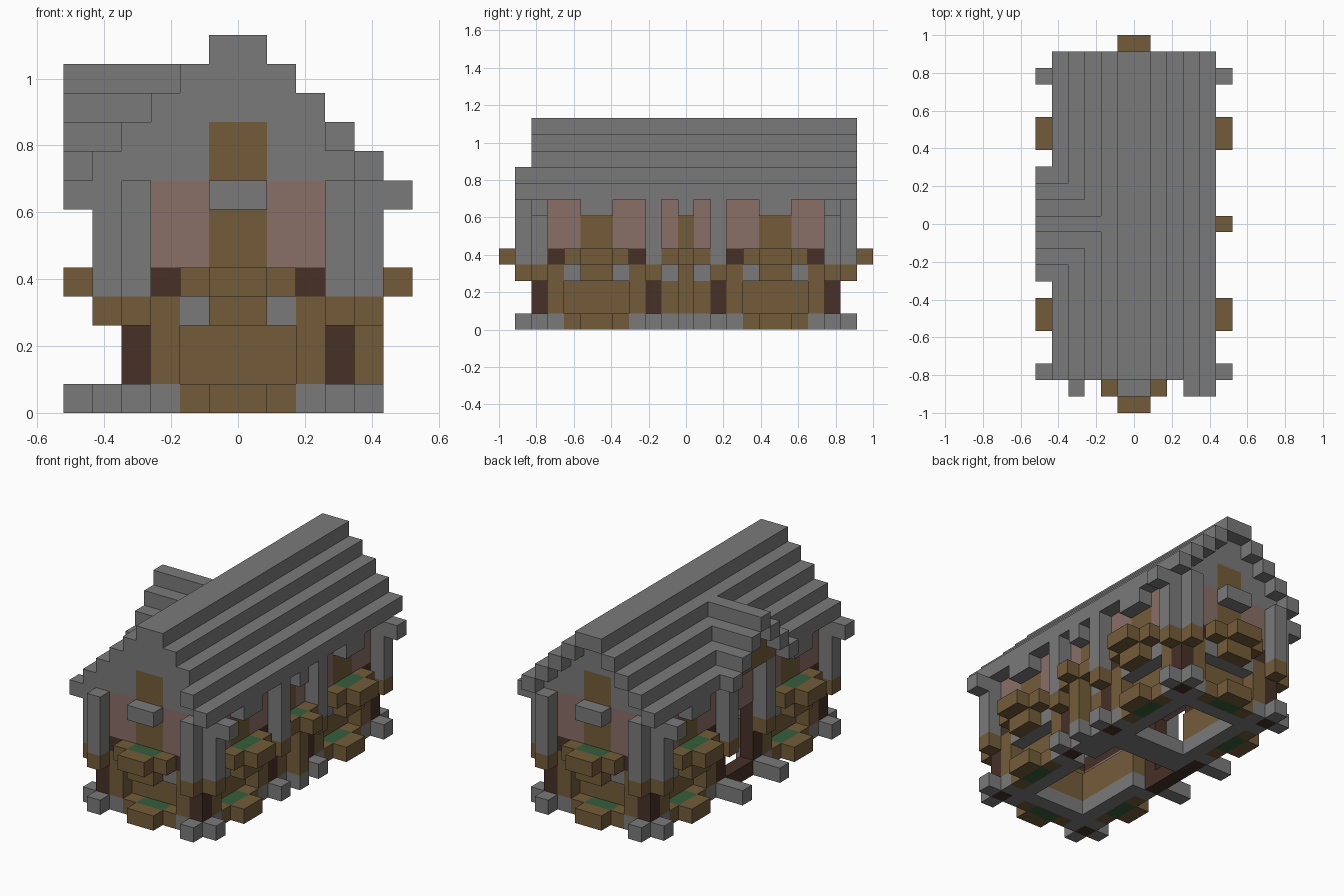
import bpy, bmesh
from mathutils import Vector

if "Cube" in bpy.data.objects:
    bpy.data.objects.remove(bpy.data.objects["Cube"])

UNIT = 2 / 23          # edge of one building block
COLOURS = {
    "stone": (0.195, 0.195, 0.195),
    "wood": (0.175, 0.107, 0.042),
    "plaster": (0.25, 0.157, 0.137),
    "dark_timber": (0.062, 0.030, 0.020),
    "leaf": (0.036, 0.11, 0.045),
}
MATS = {}
for name, rgb in COLOURS.items():
    m = bpy.data.materials.new(name)
    m.use_nodes = True
    m.diffuse_color = (*rgb, 1)
    m.node_tree.nodes["Principled BSDF"].inputs["Base Color"].default_value = (*rgb, 1)
    MATS[name] = m
ORDER = list(COLOURS)

blocks = {}            # block cell -> (part, colour)


def span(r):
    return range(r[0], r[1] + 1) if isinstance(r, tuple) else (r,)


def fill(part, colour, xs, ys, zs):
    for x in span(xs):
        for y in span(ys):
            for z in span(zs):
                if colour:
                    blocks[x, y, z] = (part, colour)
                else:
                    blocks.pop((x, y, z), None)


# Each side of the house maps (along wall, outward depth) to a plan cell
SIDES = {
    "right": lambda u, d: (-4 - d, u),
    "left": lambda u, d: (3 + d, u),
    "front": lambda u, d: (u, -9 - d),
    "back": lambda u, d: (u, 9 + d),
}


def on_side(side, part, colour, us, d, zs):
    for u in span(us):
        x, y = SIDES[side](u, d)
        fill(part, colour, x, y, zs)


def planter(side, c0, c1, d, z):
    """Flower box: soil in the middle, boards at the ends and in front."""
    on_side(side, "planters", "wood", (c0 - 1, c1 + 1), d, z)
    on_side(side, "planters", "leaf", (c0, c1), d, z)
    on_side(side, "planters", "wood", (c0, c1), d + 1, z)


def bay(side, s, n):
    """Wall bay with a shutter, a hood and flower boxes."""
    wall = side + "_wall"
    whole = (s, s + n - 1)
    c0, c1 = (s + 2, s + 3) if n == 6 else (s + 1, s + 1)
    box = (c0 - 1, c1 + 1)
    for colour, zs in (("stone", 0), ("wood", (1, 3)), ("dark_timber", 4), ("plaster", (5, 7))):
        on_side(side, wall, colour, whole, 0, zs)
    on_side(side, wall, "stone", whole, -1, 0)
    on_side(side, wall, "stone", box, 0, 3)
    on_side(side, wall, "wood", (c0, c1), 0, (5, 7))
    on_side(side, "window_hoods", "stone", (c0, c1), 1, 7)
    on_side(side, "planters", "wood", (c0, c1), 1, 3)
    planter(side, c0, c1, 1, 4)
    if n == 6:         # recessed lower wall with a second box
        on_side(side, wall, None, box, 0, (1, 2))
        on_side(side, wall, "wood", whole, -1, (1, 2))
        planter(side, c0, c1, 0, 0)
    else:              # centre post on a footing
        on_side(side, "centre_post", "wood", c0, 1, (1, 2))
        on_side(side, "footings", "stone", c0, 1, 0)


def pillar(side, u):
    """Dark trunk with a stone shaft on a wood corbel, and a footing."""
    on_side(side, "trunks", "dark_timber", u, 0, (0, 7))
    on_side(side, "footings", "stone", u, 1, 0)
    on_side(side, "pillars", "wood", u, 1, 3)
    on_side(side, "pillars", "stone", u, 1, (4, 7))


# Floor beam
fill("floor_beam", "stone", (-3, 2), (1, 2), 0)

# Walls
for side in ("front", "back"):
    bay(side, -3, 6)
for side in ("left", "right"):
    bay(side, -8, 6)
    bay(side, 3, 6)
bay("left", -1, 3)

# Doorway under the dormer
on_side("right", "doorway", "dark_timber", (-1, 1), 0, 0)
on_side("right", "doorway", "plaster", (-1, 1), 0, (5, 7))

# Pillars, eave brackets and porch footings
for side in ("front", "back"):
    for u in (-4, 3):
        pillar(side, u)
for side in ("left", "right"):
    for u in (-9, -2, 2, 9):
        pillar(side, u)
    for u in (-9, 9):
        on_side(side, "eave_brackets", "stone", u, 2, 7)
for u in (-2, 2):
    on_side("right", "footings", "stone", u, 2, 0)

# Stepped roof and gable ends
for k in range(5):
    for x in (4 - k, k - 5):
        fill("roof", "stone", x, (-9, 10), 8 + k)
    for y in (-9, 9):
        fill("gables", "stone", (k - 4, 3 - k), y, 8 + k)
for k in range(2):
    fill("roof", "stone", 4 - k, -10, 8 + k)
for y in (-9, 9):
    fill("gables", "wood", (-1, 0), y, (8, 9))

# Dormer over the doorway
for k in range(4):
    for y in (3 - k, k - 3):
        fill("dormer_roof", "stone", (-6, k - 5), y, 8 + k)
    if k < 3:
        fill("dormer_gable", "wood", -5, (k - 2, 2 - k), 8 + k)


def build(part):
    """Mesh the exposed faces of one part and merge flat areas."""
    bm = bmesh.new()
    verts = {}

    def vert(p):
        key = tuple(round(c * 2) for c in p)
        if key not in verts:
            verts[key] = bm.verts.new(p * UNIT)
        return verts[key]

    for cell, (owner, colour) in blocks.items():
        if owner != part:
            continue
        centre = Vector(cell) + Vector((0.5, 0, 0.5))
        for axis in range(3):
            for sign in (-1, 1):
                n, a, b = Vector(), Vector(), Vector()
                n[axis] = sign
                if tuple(int(c + n[i]) for i, c in enumerate(cell)) in blocks:
                    continue
                a[(axis + 1) % 3] = 0.5
                b = n.cross(a)
                mid = centre + n / 2
                f = bm.faces.new([vert(mid + o) for o in (-a - b, a - b, a + b, b - a)])
                f.material_index = ORDER.index(colour)
    bmesh.ops.dissolve_limit(bm, angle_limit=0.01, verts=bm.verts[:], edges=bm.edges[:],
                             delimit={"MATERIAL"})
    mesh = bpy.data.meshes.new(part)
    bm.to_mesh(mesh)
    bm.free()
    for name in ORDER:
        mesh.materials.append(MATS[name])
    bpy.context.collection.objects.link(bpy.data.objects.new(part, mesh))


for part in sorted({owner for owner, _ in blocks.values()}):
    build(part)
